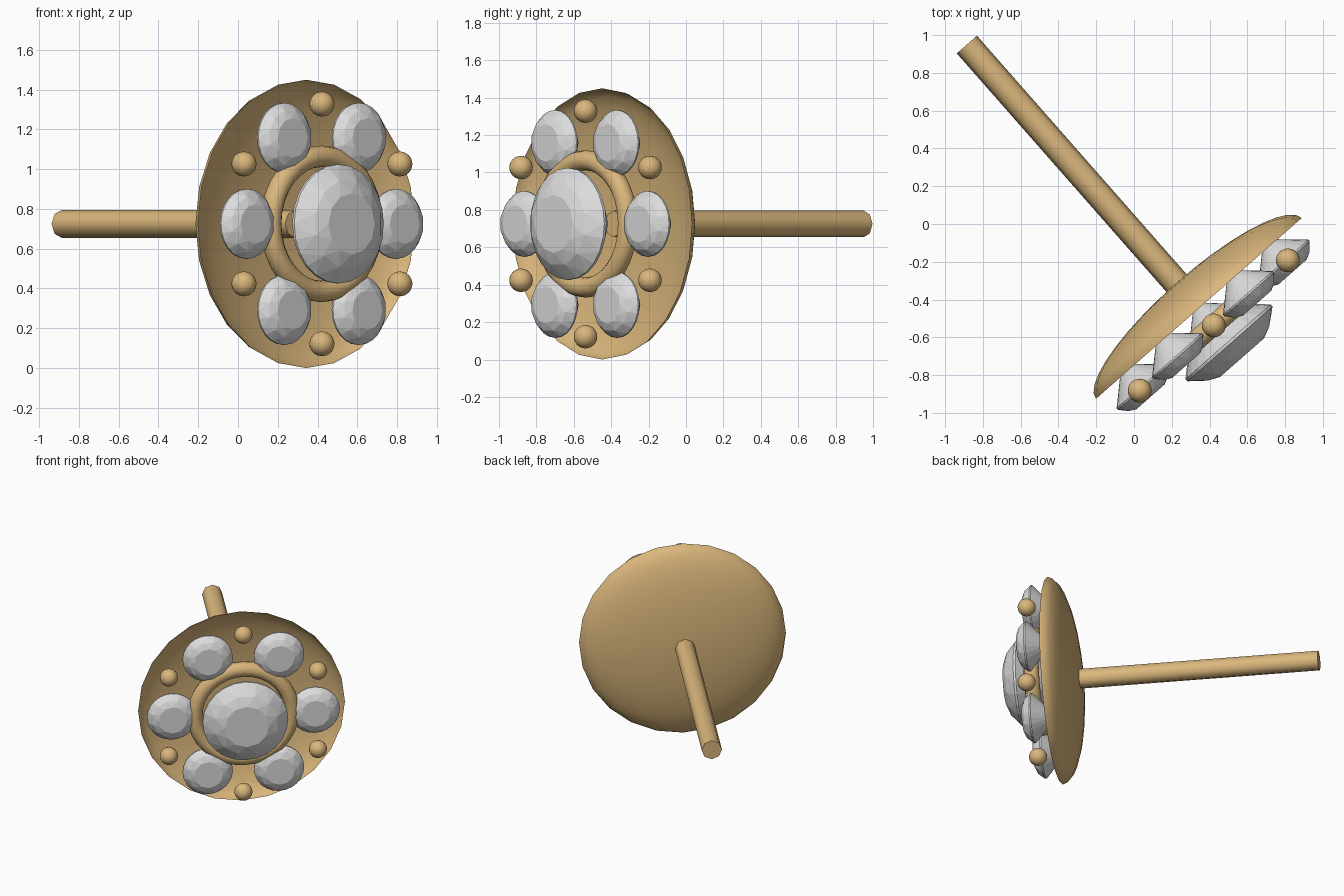
import bpy, bmesh, math
from mathutils import Matrix, Vector

if "Cube" in bpy.data.objects:
    bpy.data.objects.remove(bpy.data.objects["Cube"])

# Local frame: x across the disc, y up, z out of the front of the disc
U, N = Vector((0.751, 0.66, 0)), Vector((0.66, -0.751, 0))
U.normalize(); N.normalize()
FRAME = Matrix(((U.x, 0, N.x, 0.343), (U.y, 0, N.y, -0.447),
                (0, 1, 0, 0.725), (0, 0, 0, 1)))


def material(name, rgb):
    m = bpy.data.materials.new(name)
    m.diffuse_color = (*rgb, 1)
    m.use_nodes = True
    m.node_tree.nodes["Principled BSDF"].inputs["Base Color"].default_value = m.diffuse_color
    return m


gold = material("gold", (0.70, 0.47, 0.20))
crystal = material("crystal", (0.72, 0.72, 0.72))


def finish(bm, name, mat, smooth_angle=None):
    bmesh.ops.recalc_face_normals(bm, faces=bm.faces)
    me = bpy.data.meshes.new(name)
    bm.to_mesh(me)
    bm.free()
    me.materials.append(mat)
    ob = bpy.data.objects.new(name, me)
    ob.matrix_world = FRAME
    bpy.context.collection.objects.link(ob)
    if smooth_angle:
        bpy.ops.object.select_all(action='DESELECT')
        ob.select_set(True)
        bpy.context.view_layer.objects.active = ob
        bpy.ops.object.shade_smooth_by_angle(angle=math.radians(smooth_angle))
    return ob


def lathe(profile, steps, closed=False):
    """Spin (radius, height) points about the local z axis."""
    bm = bmesh.new()
    vs = [bm.verts.new((0, r, h)) for r, h in profile]
    pairs = list(zip(vs, vs[1:] + vs[:1])) if closed else list(zip(vs, vs[1:]))
    edges = [bm.edges.new(p) for p in pairs]
    bmesh.ops.spin(bm, geom=vs + edges, cent=(0, 0, 0), axis=(0, 0, 1),
                   angle=math.tau, steps=steps)
    bmesh.ops.remove_doubles(bm, verts=bm.verts, dist=1e-4)
    return bm


def gem(name, x, y, rings, tip):
    """Faceted stone: hull of rings (radius, height, count, twist) and a tip."""
    bm = bmesh.new()
    bm.verts.new((x, y, tip))
    for r, h, n, twist in rings:
        for i in range(n):
            a = math.tau * (i + twist) / n
            bm.verts.new((x + r * math.cos(a), y + r * math.sin(a), h))
    bmesh.ops.convex_hull(bm, input=bm.verts)
    finish(bm, name, crystal)


# Shallow hollow dish
arc = [math.radians(a) for a in range(0, 91, 10)]
dish = [(0.725 * math.cos(a), -0.18 * math.sin(a)) for a in arc]
finish(lathe(dish, 24), "dish", gold, 60)

# Post behind the dish
post = [(0, -1.86), (0.071, -1.86), (0.071, -0.08), (0, -0.08)]
finish(lathe(post, 8), "post", gold, 60)

# Ring round the centre stone
tube = [(0.34 + 0.054 * math.cos(a), 0.118 + 0.054 * math.sin(a))
        for a in (math.tau * i / 12 for i in range(12))]
finish(lathe(tube, 32, True), "centre_ring", gold, 60)

# Centre stone
gem("centre_stone", 0, 0, [(0.30, 0.235, 24, 0), (0.30, 0.25, 24, 0),
    (0.225, 0.318, 12, 0.5), (0.155, 0.347, 12, 0)], -0.04)

# Six outer stones with beads between them
for i in range(6):
    a = math.tau * i / 6
    gem(f"outer_stone_{i + 1}", 0.5 * math.cos(a), 0.5 * math.sin(a),
        [(0.176, 0.11, 24, 0), (0.176, 0.12, 24, 0),
         (0.143, 0.163, 12, 0.5), (0.10, 0.183, 12, 0)], -0.05)
    b = a + math.pi / 6
    bm = bmesh.new()
    bmesh.ops.create_uvsphere(bm, u_segments=20, v_segments=12, radius=0.063,
        matrix=Matrix.Translation((0.603 * math.cos(b), 0.603 * math.sin(b), 0.12)))
    finish(bm, f"bead_{i + 1}", gold, 60)
